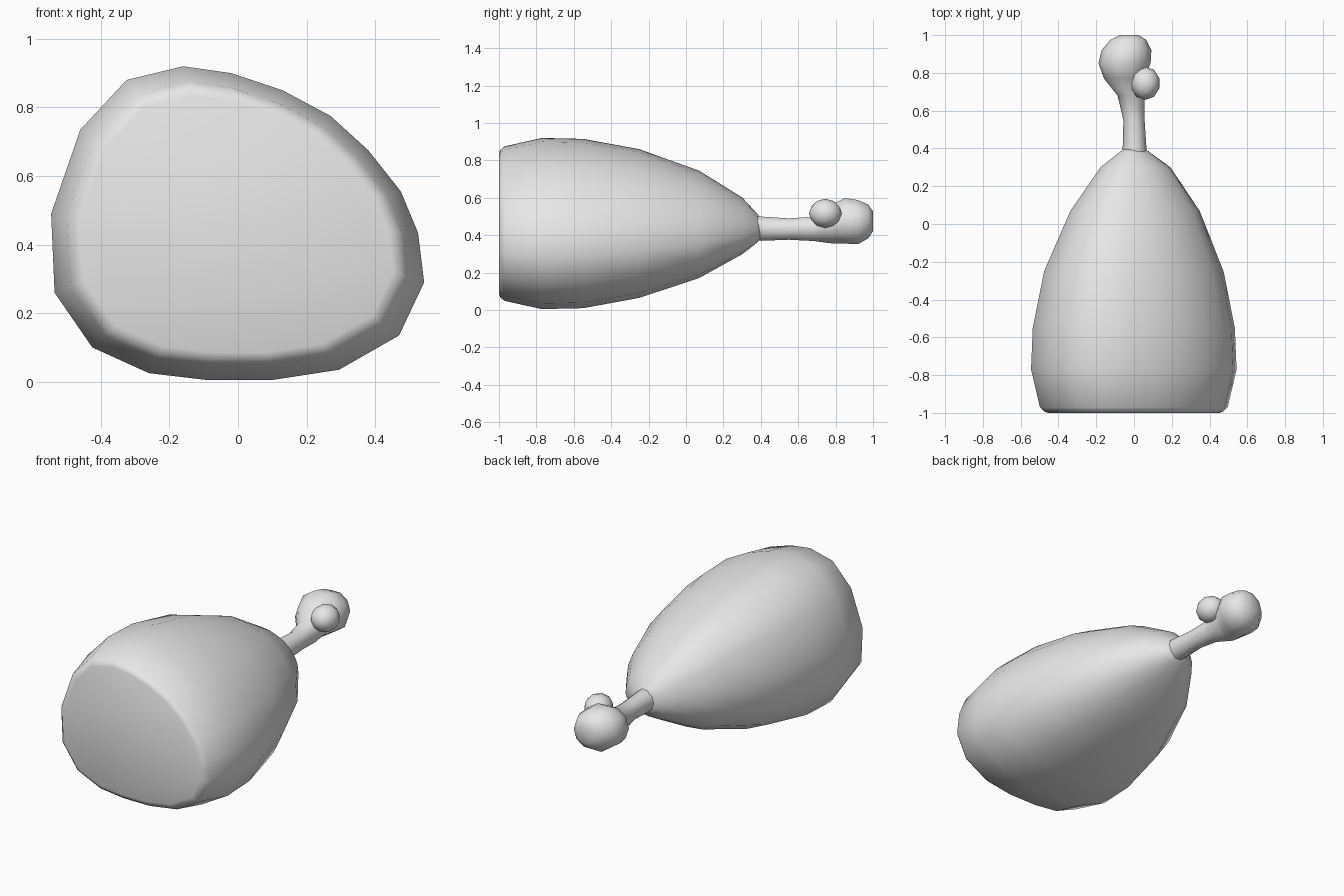
import bpy
import bmesh
from math import cos, sin, pi, radians

if "Cube" in bpy.data.objects:
    bpy.data.objects.remove(bpy.data.objects["Cube"])

grey = bpy.data.materials.new("light grey")
grey.use_nodes = True
grey.diffuse_color = (0.8, 0.8, 0.8, 1)
grey.node_tree.nodes["Principled BSDF"].inputs["Base Color"].default_value = (0.8, 0.8, 0.8, 1)


def finish(name, bm):
    """Turn a bmesh into a smooth shaded grey object."""
    bmesh.ops.recalc_face_normals(bm, faces=bm.faces)
    mesh = bpy.data.meshes.new(name)
    bm.to_mesh(mesh)
    bm.free()
    mesh.materials.append(grey)
    obj = bpy.data.objects.new(name, mesh)
    bpy.context.collection.objects.link(obj)
    bpy.ops.object.select_all(action="DESELECT")
    obj.select_set(True)
    bpy.context.view_layer.objects.active = obj
    bpy.ops.object.shade_smooth_by_angle(angle=radians(70))
    return obj


def loft(name, outline, sections):
    """Sweep a unit outline along y; section = y, centre x, centre z, half width, half height."""
    bm = bmesh.new()
    rings = [[bm.verts.new((cx + u * rx, y, cz + v * rz)) for u, v in outline]
             for y, cx, cz, rx, rz in sections]
    n = len(outline)
    for a, b in zip(rings, rings[1:]):
        for i in range(n):
            j = (i + 1) % n
            bm.faces.new((a[i], a[j], b[j], b[i]))
    bm.faces.new(rings[0])
    bm.faces.new(rings[-1])
    return finish(name, bm)


# Meat: lopsided cross-section that tapers toward the bone
profile = [(-.16, .92), (-.02, .90), (.13, .85), (.27, .775), (.38, .675), (.475, .555),
           (.525, .435), (.543, .29), (.47, .135), (.295, .035), (.1, .005), (-.09, .005),
           (-.26, .025), (-.425, .1), (-.535, .26), (-.545, .49), (-.46, .735), (-.325, .88)]
meat_outline = [(x / .544, (z - .4625) / .4575) for x, z in profile]
loft("meat", meat_outline, [
    (-1.0, 0, .461, .455, .375),
    (-.992, 0, .461, .475, .395),
    (-.97, 0, .462, .497, .413),
    (-.77, 0, .4625, .544, .4575),
    (-.55, 0, .4625, .535, .4525),
    (-.25, 0, .4625, .475, .3975),
    (.07, .006, .458, .342, .287),
    (.30, .008, .45, .185, .152),
    (.38, .003, .438, .08, .078),
    (.395, .003, .436, .06, .06)])

# Bone: slim shaft that swells into the large end knob
circle = [(cos(i * pi / 5), sin(i * pi / 5)) for i in range(10)]
loft("bone", circle, [
    (.34, .003, .438, .066, .068),
    (.40, .003, .435, .063, .068),
    (.55, 0, .433, .056, .060),
    (.68, -.015, .434, .072, .068),
    (.77, -.055, .458, .104, .106),
    (.85, -.05, .477, .138, .128),
    (.92, -.04, .470, .132, .124),
    (.975, -.03, .474, .095, .095),
    (1.0, -.025, .475, .05, .055)])

# Small side knob on the bone end
bm = bmesh.new()
bmesh.ops.create_icosphere(bm, subdivisions=2, radius=1)
bmesh.ops.scale(bm, vec=(.078, .088, .078), verts=bm.verts)
bmesh.ops.translate(bm, vec=(.06, .745, .517), verts=bm.verts)
finish("side_knob", bm)
